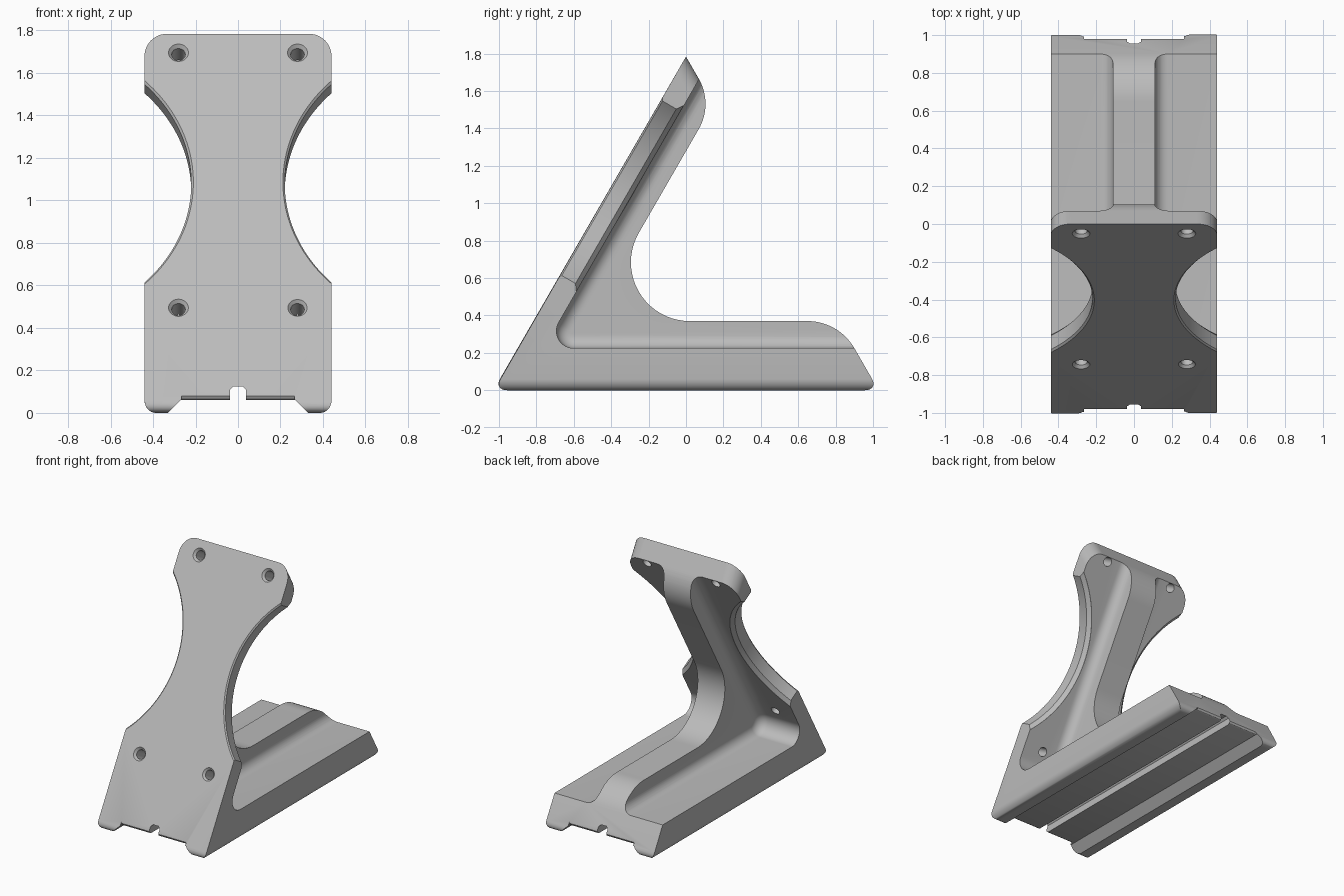
import bpy, bmesh, math
from mathutils import Vector

if "Cube" in bpy.data.objects:
    bpy.data.objects.remove(bpy.data.objects["Cube"], do_unlink=True)

X, Y, Z = Vector((1, 0, 0)), Vector((0, 1, 0)), Vector((0, 0, 1))
C, S = math.cos(math.radians(60)), math.sin(math.radians(60))
TAN = S / C
HALF_W, HALF_L = 0.44, 1.03
APEX = HALF_L * TAN
UP = Vector((0, C, S))          # up along the leaning plate
INWARD = Vector((0, S, -C))     # through the plate, front to back


def make_object(name, bm):
    bmesh.ops.recalc_face_normals(bm, faces=bm.faces)
    mesh = bpy.data.meshes.new(name)
    bm.to_mesh(mesh)
    bm.free()
    obj = bpy.data.objects.new(name, mesh)
    bpy.context.collection.objects.link(obj)
    return obj


def prism(points, u, v, axis, start, end, origin=Vector()):
    """Extrude a flat outline given along u and v, from start to end along axis."""
    bm = bmesh.new()
    rings = [[bm.verts.new(origin + u * a + v * b + axis * d) for a, b in points]
             for d in (start, end)]
    for ring in rings:
        bm.faces.new(ring)
    for i in range(len(points)):
        j = (i + 1) % len(points)
        bm.faces.new((rings[0][i], rings[0][j], rings[1][j], rings[1][i]))
    bmesh.ops.recalc_face_normals(bm, faces=bm.faces)
    return bm


def lathe(rings, centre, segments):
    """Turned cutter through the plate from (radius, depth) pairs."""
    bm = bmesh.new()
    loops = []
    for radius, depth in rings:
        loop = []
        for i in range(segments):
            a = math.tau * i / segments
            offset = X * math.cos(a) + UP * math.sin(a)
            loop.append(bm.verts.new(centre + INWARD * depth + offset * radius))
        loops.append(loop)
    bm.faces.new(loops[0])
    bm.faces.new(loops[-1])
    for a, b in zip(loops, loops[1:]):
        for i in range(segments):
            j = (i + 1) % segments
            bm.faces.new((a[i], a[j], b[j], b[i]))
    return bm


def rounded(corners, steps=20):
    """Outline from (y, z, radius) corners with tangent arcs."""
    out = []
    for i, (y, z, r) in enumerate(corners):
        p = Vector((y, z))
        if r == 0:
            out.append(p)
            continue
        a = (Vector(corners[i - 1][:2]) - p).normalized()
        b = (Vector(corners[(i + 1) % len(corners)][:2]) - p).normalized()
        half = a.angle(b) / 2
        centre = p + (a + b).normalized() * r / math.sin(half)
        start = p + a * r / math.tan(half) - centre
        end = p + b * r / math.tan(half) - centre
        sweep = start.angle(end)
        for k in range(steps + 1):
            t = k / steps
            out.append(centre + (start * math.sin((1 - t) * sweep)
                                 + end * math.sin(t * sweep)) / math.sin(sweep))
    return out


def cut(target, bm):
    cutter = make_object("cutter", bm)
    cutter.hide_render = True
    mod = target.modifiers.new("cut", "BOOLEAN")
    mod.operation = "DIFFERENCE"
    mod.solver = "EXACT"
    mod.object = cutter
    bpy.context.view_layer.objects.active = target
    bpy.ops.object.modifier_apply(modifier=mod.name)
    bpy.data.objects.remove(cutter, do_unlink=True)


def front_y(z):
    return -HALF_L + z / TAN


def on_front(x, z):
    return Vector((x, front_y(z), z))


# Body: side outline with the curved spine, full width
RIB_Z, RIB_D = 0.37, 0.292
top_z = (2 * HALF_L - RIB_D) * TAN / 2
side = rounded([
    (-HALF_L, 0, 0), (HALF_L, 0, 0),
    (HALF_L - RIB_Z / TAN, RIB_Z, 0.29),
    (front_y(RIB_Z) + RIB_D, RIB_Z, 0.314),
    (HALF_L - top_z / TAN, top_z, 0.27),
    (0, APEX, 0)])
bm = prism(side, Y, Z, X, -HALF_W, HALF_W)
bottom = [e for e in bm.edges if all(abs(v.co.z) < 1e-4 for v in e.verts)]
bmesh.ops.bevel(bm, geom=bottom, offset=0.075, offset_type="WIDTH",
                segments=8, profile=0.5, affect="EDGES")
stand = make_object("stand", bm)

# Side pockets leave the plate, the base and the central spine
FLOOR, PLATE_D, WALL = 0.225, 0.14, 0.11
pocket = rounded([
    (front_y(FLOOR) + PLATE_D, FLOOR, 0.092),
    (2, FLOOR, 0), (2, 2.6, 0),
    (front_y(2.6) + PLATE_D, 2.6, 0)])
for sx in (1, -1):
    bm = prism(pocket, Y, Z, X * sx, WALL, 0.7)
    seam = [e for e in bm.edges
            if all(abs(v.co.x * sx - WALL) < 1e-4 for v in e.verts)
            and min(v.co.z for v in e.verts) < 2.5
            and min(v.co.y for v in e.verts) < 1.9]
    bmesh.ops.bevel(bm, geom=seam, offset=0.07, segments=8,
                    profile=0.5, affect="EDGES")
    cut(stand, bm)

# Plate: waist cutouts with eased edges, and countersunk holes
R = 0.77
for sx in (1, -1):
    cut(stand, lathe([(R + 0.03, -0.02), (R + 0.01, 0), (R, 0.01), (R, 0.095),
                      (R + 0.025, 0.12), (R + 0.025, 0.135)],
                     on_front(sx * (R + 0.22), 1.085), 160))
    for z in (0.495, 1.695):
        cut(stand, lathe([(0.047, -0.03), (0.047, 0), (0.032, 0.016), (0.032, 0.2)],
                         on_front(sx * 0.28, z), 32))

# Plate: rounded top corners
r = 0.105
for sx in (1, -1):
    arc = [(HALF_W - r + r * math.sin(math.pi * k / 24),
            -r + r * math.cos(math.pi * k / 24)) for k in range(13)]
    corner = arc + [(0.6, -r), (0.6, 0.2), (HALF_W - r, 0.2)]
    cut(stand, prism(corner, X * sx, Vector((0, S, C)), Vector((0, C, -S)),
                     -0.4, 0.2, Vector((0, 0, APEX))))

# Base: channel underneath with a narrow cable slot
half = [(0.39, -0.06), (0.27, 0.06), (0.037, 0.06), (0.037, 0.11), (0.022, 0.125)]
cut(stand, prism(half + [(-x, z) for x, z in reversed(half)], X, Z, Y, -1.5, 1.5))

# Eased channel mouth at both ends
lip = [(1.1, 0.09), (0.978, 0.09), (0.98, 0.08), (0.973, 0.067),
       (0.96, 0.06), (0.96, 0), (1.1, 0)]
for sy in (1, -1):
    cut(stand, prism(lip, Y * sy, Z, X, -0.265, 0.265))

# Single grey finish
grey = bpy.data.materials.new("grey")
grey.use_nodes = True
color = (0.5, 0.5, 0.5, 1)
grey.diffuse_color = color
grey.node_tree.nodes["Principled BSDF"].inputs["Base Color"].default_value = color
stand.data.materials.clear()
stand.data.materials.append(grey)
for poly in stand.data.polygons:
    poly.material_index = 0

bpy.ops.object.select_all(action="DESELECT")
stand.select_set(True)
bpy.context.view_layer.objects.active = stand
bpy.ops.object.shade_smooth_by_angle(angle=math.radians(30))
